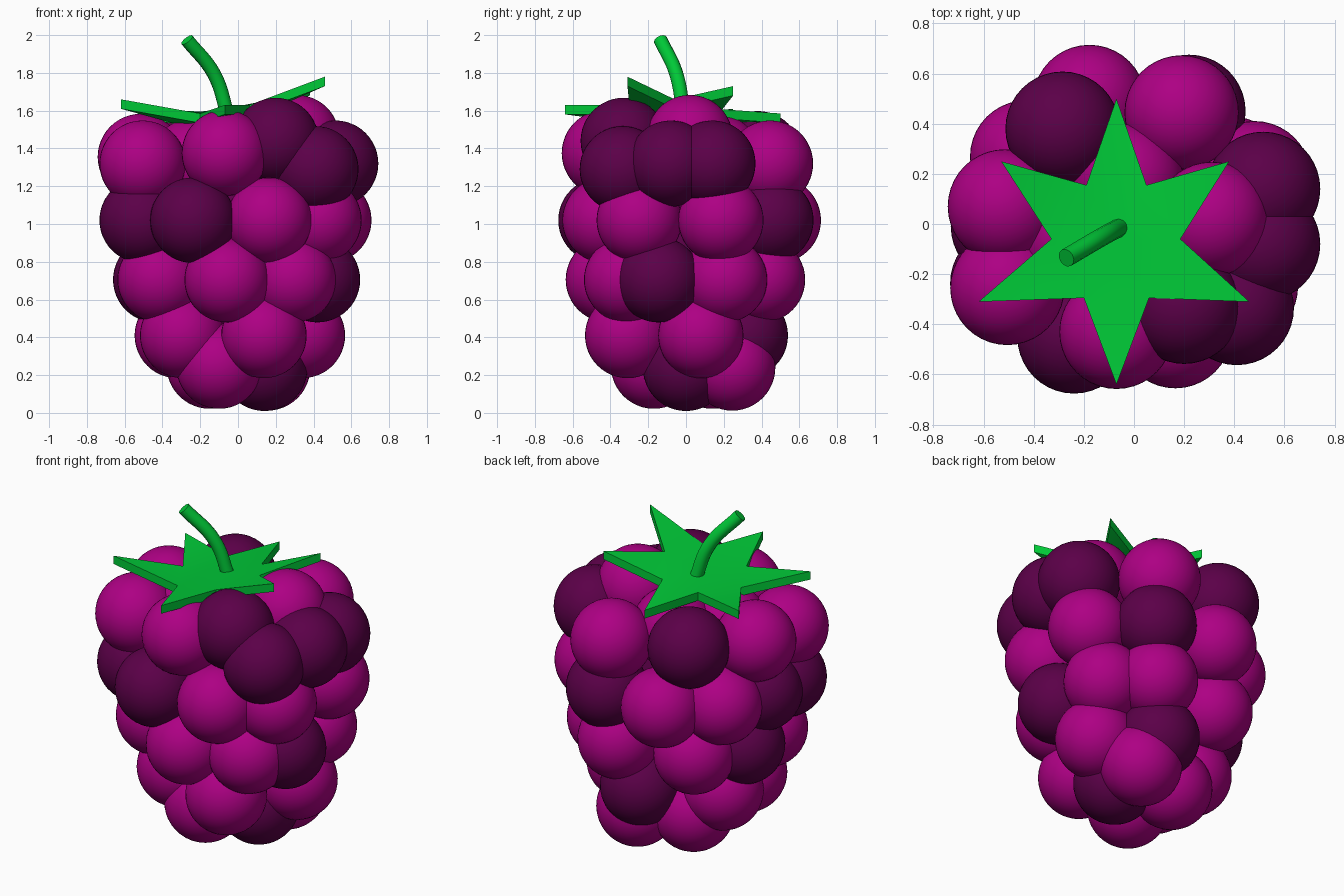
import bpy, bmesh, math
from mathutils import Vector

if "Cube" in bpy.data.objects:
    bpy.data.objects.remove(bpy.data.objects["Cube"])


def material(name, color):
    m = bpy.data.materials.new(name)
    m.diffuse_color = (*color, 1)
    m.use_nodes = True
    m.node_tree.nodes["Principled BSDF"].inputs["Base Color"].default_value = m.diffuse_color
    return m


PINK = material("ripe_pink", (0.42, 0.0, 0.23))
DARK = material("dark_purple", (0.105, 0.0, 0.065))
GREEN = material("leaf_green", (0.0, 0.58, 0.038))


def ball(name, loc, r, mat, scale=(1, 1, 1)):
    bpy.ops.mesh.primitive_uv_sphere_add(segments=40, ring_count=24, radius=r, location=loc)
    ob = bpy.context.object
    ob.name = name
    ob.scale = scale
    ob.data.materials.append(mat)
    bpy.ops.object.shade_smooth()


# Side rows of drupelets: height, then (angle in degrees, distance, is dark)
rows = [
    (1.02, [(-118, 0.51, 1), (-69, 0.46, 0), (-30, 0.495, 0), (21, 0.515, 0), (64, 0.5, 1),
            (110, 0.52, 0), (148, 0.505, 0), (181, 0.505, 1), (205, 0.56, 1)]),
    (0.705, [(-98, 0.415, 0), (-47, 0.43, 0), (-19, 0.445, 1), (28, 0.435, 0), (67, 0.44, 0),
             (131, 0.435, 0), (172, 0.44, 1), (205, 0.455, 0)]),
    (0.41, [(-66, 0.338, 0), (13, 0.35, 0), (75, 0.325, 1), (162, 0.338, 0), (209, 0.335, 0)]),
]
for z, items in rows:
    for deg, ring, dark in items:
        a = math.radians(deg)
        ball("drupelet", (ring * math.cos(a), ring * math.sin(a), z), 0.226,
             DARK if dark else PINK)

# Shoulder, crown and bottom drupelets: x, y, z, is dark
loose = [
    (0.515, -0.08, 1.32, 1), (0.515, 0.14, 1.32, 1), (0.41, -0.335, 1.29, 1),
    (-0.07, -0.43, 1.375, 0), (-0.505, -0.255, 1.32, 0), (-0.515, 0.07, 1.355, 0),
    (0.19, 0.445, 1.32, 0),
    (0.20, -0.33, 1.44, 1), (0.31, 0.02, 1.455, 0), (-0.285, 0.38, 1.37, 1),
    (-0.03, 0.17, 1.35, 0), (-0.24, -0.06, 1.33, 0),
    (-0.10, -0.17, 0.25, 0), (0.14, 0.0, 0.238, 1), (0.155, 0.245, 0.24, 0),
    (-0.15, 0.14, 0.25, 0),
]
for x, y, z, dark in loose:
    ball("drupelet", (x, y, z), 0.228, DARK if dark else PINK)

# Hidden core behind the drupelets
ball("core", (0, 0, 0.85), 0.32, DARK, (1, 1, 1.7))

# Calyx: six pointed star, tips bent up and down, top surface points
star = [
    (-0.07, 0.50, 1.585), (0.05, 0.155, 1.61), (0.38, 0.25, 1.73), (0.185, -0.06, 1.66),
    (0.46, -0.31, 1.78), (0.06, -0.295, 1.63), (-0.07, -0.64, 1.63), (-0.20, -0.295, 1.585),
    (-0.62, -0.31, 1.66), (-0.33, -0.06, 1.58), (-0.53, 0.25, 1.61), (-0.19, 0.155, 1.595),
]
bm = bmesh.new()
n = len(star)
layers = []
for dz in (0, -0.05):
    rim = [bm.verts.new(Vector(p) + Vector((0, 0, dz))) for p in star]
    layers.append((rim, bm.verts.new((-0.07, -0.06, 1.61 + dz))))
for rim, c in layers:
    for i in range(1, n, 2):
        j = (i + 2) % n
        bm.faces.new((c, rim[i], rim[j]))
        bm.faces.new((rim[i], rim[(i + 1) % n], rim[j]))
top, bot = layers[0][0], layers[1][0]
for i in range(n):
    j = (i + 1) % n
    bm.faces.new((top[i], top[j], bot[j], bot[i]))
bmesh.ops.recalc_face_normals(bm, faces=bm.faces)
me = bpy.data.meshes.new("calyx")
bm.to_mesh(me)
bm.free()
me.materials.append(GREEN)
calyx = bpy.data.objects.new("calyx", me)
bpy.context.collection.objects.link(calyx)


def smooth(ob):
    bpy.ops.object.select_all(action="DESELECT")
    bpy.context.view_layer.objects.active = ob
    ob.select_set(True)
    if ob.type == "CURVE":
        bpy.ops.object.convert(target="MESH")
    bpy.ops.object.shade_smooth_by_angle(angle=math.radians(40))


smooth(calyx)

# Stem: bent tube
cu = bpy.data.curves.new("stem", "CURVE")
cu.dimensions = "3D"
cu.bevel_depth = 0.037
cu.bevel_resolution = 4
cu.use_fill_caps = True
sp = cu.splines.new("BEZIER")
path = [(-0.05, -0.01, 1.56), (-0.125, -0.05, 1.79), (-0.27, -0.135, 1.975)]
sp.bezier_points.add(len(path) - 1)
for bp, p in zip(sp.bezier_points, path):
    bp.co = p
    bp.handle_left_type = bp.handle_right_type = "AUTO"
cu.materials.append(GREEN)
stem = bpy.data.objects.new("stem", cu)
bpy.context.collection.objects.link(stem)
smooth(stem)
